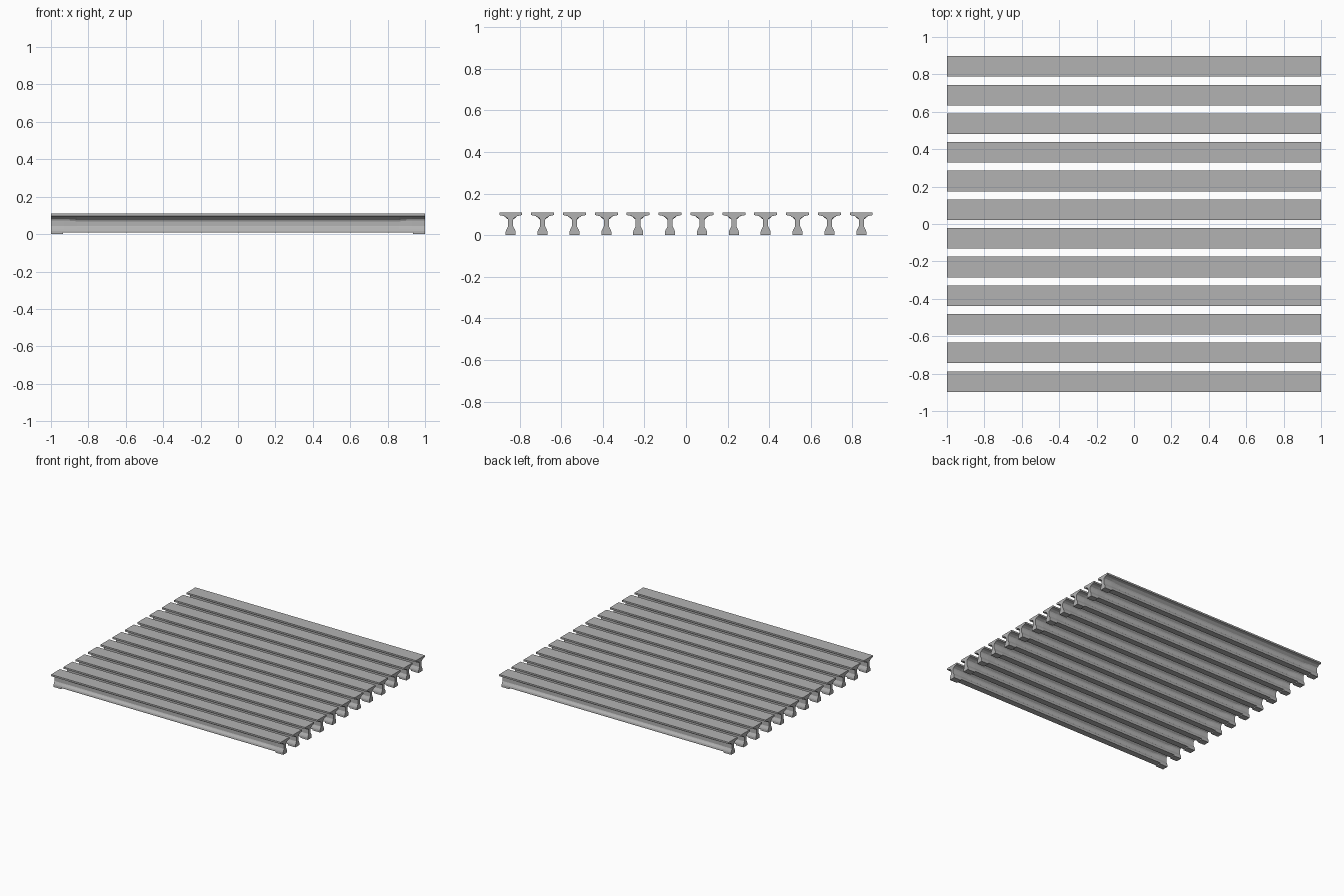
import bpy
import bmesh

cube = bpy.data.objects.get("Cube")
if cube:
    bpy.data.objects.remove(cube, do_unlink=True)

COUNT, PITCH = 12, 0.1532
TOP, BASE, FOOT = 0.11, 0.009, 0.024

steel = bpy.data.materials.new("grey_steel")
steel.use_nodes = True
grey = (0.45, 0.45, 0.45, 1)
steel.diffuse_color = grey
steel.node_tree.nodes["Principled BSDF"].inputs["Base Color"].default_value = grey


def section(web, neck):
    """Half profile of the beam from foot to top, mirrored into a loop."""
    half = [(FOOT, BASE), (FOOT, 0.017), (0.021, 0.026), (web + 0.003, 0.037),
            (web, 0.043), (web, neck), (web + 0.004, neck + 0.008),
            (0.032, 0.092), (0.055, 0.097), (0.055, TOP)]
    return half + [(-y, z) for y, z in reversed(half)]


def beam_mesh():
    bm = bmesh.new()
    # Web is thick at the ends and tapers to a thinner middle
    stations = [(-1, 0.012, 0.074), (-0.93, 0.012, 0.074), (-0.86, 0.009, 0.068)]
    stations += [(-x, w, n) for x, w, n in reversed(stations)]
    rings = [[bm.verts.new((x, y, z)) for y, z in section(w, n)]
             for x, w, n in stations]
    for a, b in zip(rings, rings[1:]):
        for i in range(len(a)):
            j = (i + 1) % len(a)
            bm.faces.new((a[i], a[j], b[j], b[i]))
    bm.faces.new(rings[0])
    bm.faces.new(rings[-1])
    # Bearing pads drop below the foot at both ends
    for side in (-1, 1):
        pad = bmesh.ops.create_cube(bm, size=1)["verts"]
        for v in pad:
            v.co.x = side * (0.9675 + v.co.x * 0.065)
            v.co.y *= 2 * FOOT
            v.co.z = BASE * (v.co.z + 0.5)
    bmesh.ops.recalc_face_normals(bm, faces=bm.faces)
    mesh = bpy.data.meshes.new("grate_beam")
    bm.to_mesh(mesh)
    bm.free()
    mesh.materials.append(steel)
    return mesh


# Row of identical beams
mesh = beam_mesh()
for k in range(COUNT):
    beam = bpy.data.objects.new(f"grate_beam_{k + 1}", mesh)
    beam.location.y = (k - (COUNT - 1) / 2) * PITCH
    bpy.context.collection.objects.link(beam)
